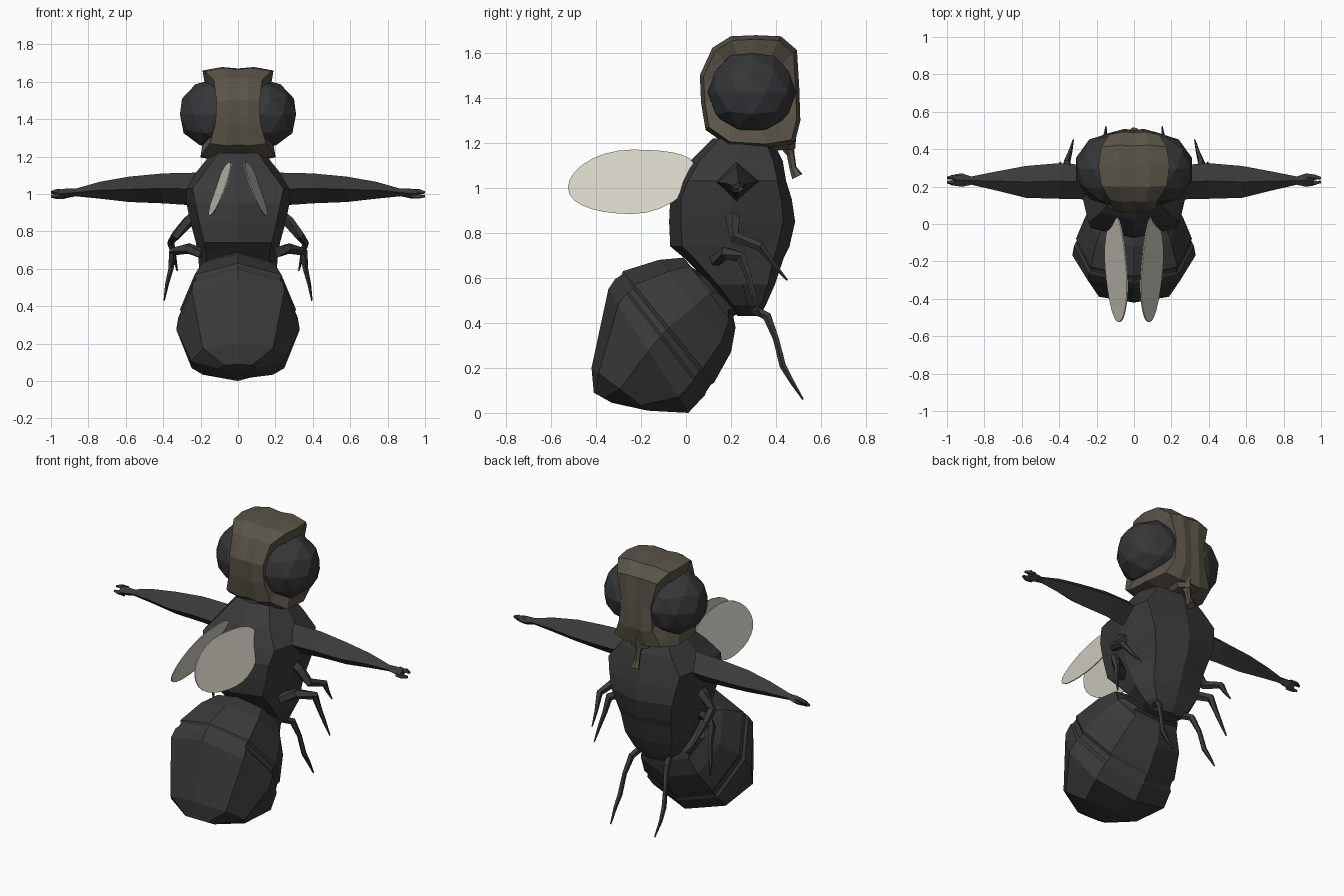
import bpy, bmesh, math
from mathutils import Vector


def material(name, r, g, b):
    m = bpy.data.materials.new(name)
    m.diffuse_color = (r, g, b, 1)
    return m


BODY = material("charcoal", 0.042, 0.042, 0.043)
EYE = material("eye_black", 0.037, 0.038, 0.040)
HEAD = material("brown_grey", 0.102, 0.088, 0.066)
WING = material("pale_wing", 0.66, 0.64, 0.56)


def finish(name, bm, mat):
    bmesh.ops.recalc_face_normals(bm, faces=bm.faces)
    me = bpy.data.meshes.new(name)
    bm.to_mesh(me)
    bm.free()
    me.materials.append(mat)
    ob = bpy.data.objects.new(name, me)
    bpy.context.collection.objects.link(ob)
    return ob


def loft(name, rings, mat):
    """Skin a list of equal-length point rings and cap both ends."""
    bm = bmesh.new()
    vs = [[bm.verts.new(p) for p in r] for r in rings]
    n = len(rings[0])
    for a, b in zip(vs, vs[1:]):
        for i in range(n):
            j = (i + 1) % n
            bm.faces.new((a[i], a[j], b[j], b[i]))
    bm.faces.new(vs[0])
    bm.faces.new(vs[-1])
    return finish(name, bm, mat)


def ring(p, q, hx, n=8, power=1.0):
    """Ring spanning p to q in the (y, z) plane, with half width hx in x."""
    c = [(a + b) / 2 for a, b in zip(p, q)]
    h = [(a - b) / 2 for a, b in zip(p, q)]
    pts = []
    for i in range(n):
        t = 2 * math.pi * i / n
        s, k = math.sin(t), math.cos(t)
        s = math.copysign(abs(s) ** power, s)
        k = math.copysign(abs(k) ** power, k)
        pts.append((hx * s, c[0] + h[0] * k, c[1] + h[1] * k))
    return pts


def tube(name, path, radii, mat, n=5):
    """Tapered limb along a list of points."""
    path = [Vector(p) for p in path]
    rings = []
    for i, p in enumerate(path):
        d = (path[min(i + 1, len(path) - 1)] - path[max(i - 1, 0)]).normalized()
        u = d.cross(Vector((1, 0.2, 0.1))).normalized()
        v = d.cross(u)
        rings.append([p + radii[i] * (u * math.cos(a) + v * math.sin(a))
                      for a in (2 * math.pi * k / n for k in range(n))])
    return loft(name, rings, mat)


# Thorax: z, back y, front y, half width, squareness (lower is boxier)
thorax = [(1.22, 0.12, 0.38, 0.14, 0.8), (1.12, 0.02, 0.43, 0.22, 0.65),
          (1.03, -0.03, 0.445, 0.29, 0.5), (0.95, -0.07, 0.47, 0.275, 0.55),
          (0.85, -0.075, 0.485, 0.255, 0.6), (0.74, -0.07, 0.46, 0.225, 0.65),
          (0.69, -0.01, 0.435, 0.215, 0.65), (0.57, 0.11, 0.395, 0.205, 0.7),
          (0.48, 0.19, 0.355, 0.15, 0.75), (0.43, 0.23, 0.33, 0.08, 0.9)]
loft("thorax", [ring((a, z), (b, z), hx, 8, e) for z, a, b, hx, e in thorax], BODY)

# Abdomen: upper point, lower point, half width; two narrow grooves
abdomen = [((0.07, 0.62), (0.23, 0.44), 0.19), ((0.02, 0.65), (0.21, 0.43), 0.21),
           ((-0.01, 0.69), (0.22, 0.38), 0.20), ((-0.12, 0.68), (0.20, 0.27), 0.26),
           ((-0.28, 0.63), (0.125, 0.135), 0.31), ((-0.285, 0.615), (0.11, 0.125), 0.30),
           ((-0.305, 0.60), (0.09, 0.095), 0.305), ((-0.315, 0.595), (0.085, 0.08), 0.32),
           ((-0.345, 0.55), (0.01, 0.0), 0.33), ((-0.42, 0.20), (-0.17, 0.01), 0.25),
           ((-0.41, 0.09), (-0.33, 0.045), 0.10)]
loft("abdomen", [ring(p, q, hx, 8, 0.83) for p, q, hx in abdomen], BODY)

# Head: outline in (y, z) with half width, pinched between the eyes
outline = [(0.12, 1.62, 0.13), (0.20, 1.67, 0.175), (0.31, 1.675, 0.19), (0.42, 1.67, 0.175),
           (0.49, 1.61, 0.135), (0.50, 1.45, 0.10), (0.505, 1.30, 0.115), (0.48, 1.20, 0.16),
           (0.36, 1.18, 0.20), (0.19, 1.19, 0.20), (0.09, 1.26, 0.15), (0.07, 1.38, 0.12),
           (0.065, 1.50, 0.115)]


def head_ring(f, s):
    return [(w * f, 0.288 + (y - 0.288) * s, 1.427 + (z - 1.427) * s) for y, z, w in outline]


def socket_ring(f, r):
    """Round opening that hugs the eye."""
    pts = []
    for y, z, w in outline:
        d = Vector((y - 0.293, z - 1.425)).normalized() * r
        pts.append((w * f, 0.293 + d.x, 1.425 + d.y))
    return pts


loft("head", [socket_ring(-0.95, 0.18), head_ring(-1, 0.94), head_ring(-0.45, 1.015),
              head_ring(0, 0.985), head_ring(0.45, 1.015), head_ring(1, 0.94),
              socket_ring(0.95, 0.18)], HEAD)

# Mouth base and proboscis
loft("mouth", [ring((0.32, 1.20), (0.49, 1.23), 0.12, 6),
               ring((0.36, 1.165), (0.485, 1.17), 0.06, 6)], HEAD)
tube("proboscis", [(0, 0.44, 1.21), (0, 0.465, 1.15), (0, 0.475, 1.09), (0, 0.495, 1.05)],
     [0.04, 0.018, 0.016, 0.026], HEAD, 6)

# Arm stations: x, y centre, z centre, y radius, z radius
arm = [(0.18, 0.22, 1.025, 0.09, 0.09), (0.40, 0.23, 1.03, 0.095, 0.08),
       (0.58, 0.225, 1.025, 0.085, 0.068), (0.74, 0.23, 1.02, 0.05, 0.045),
       (0.87, 0.232, 1.008, 0.022, 0.02), (0.92, 0.235, 1.003, 0.036, 0.026),
       (0.96, 0.235, 1.0, 0.03, 0.022)]
legs = {
    "upper_leg": ([(0.21, 0.20, 0.90), (0.27, 0.21, 0.85), (0.33, 0.22, 0.78),
                   (0.36, 0.33, 0.74), (0.34, 0.39, 0.66), (0.325, 0.45, 0.59)],
                  [0.03, 0.032, 0.026, 0.020, 0.011, 0.004]),
    "middle_leg": ([(0.19, 0.13, 0.68), (0.27, 0.18, 0.71), (0.35, 0.25, 0.69),
                    (0.36, 0.28, 0.60), (0.38, 0.30, 0.52), (0.395, 0.33, 0.43)],
                   [0.03, 0.030, 0.025, 0.015, 0.011, 0.004]),
    "lower_leg": ([(0.09, 0.28, 0.47), (0.12, 0.36, 0.43), (0.14, 0.40, 0.33),
                   (0.15, 0.43, 0.21), (0.155, 0.47, 0.14), (0.15, 0.52, 0.06)],
                  [0.02, 0.020, 0.014, 0.015, 0.011, 0.004]),
}
for side, s in (("right", 1), ("left", -1)):
    # Faceted eye, set deep in the socket
    bm = bmesh.new()
    bmesh.ops.create_icosphere(bm, subdivisions=2, radius=0.196)
    for v in bm.verts:
        v.co = (s * (0.124 + v.co.x), 0.293 + v.co.y, 1.425 + v.co.z * 0.97)
    finish(side + "_eye", bm, EYE)

    # Arm with diamond section, ending in two claws
    loft(side + "_arm", [[(s * x, y + ry, z), (s * x, y, z + rz), (s * x, y - ry, z),
                          (s * x, y, z - rz)] for x, y, z, ry, rz in arm], BODY)
    for k, d in (("upper", 1), ("lower", -1)):
        tube(f"{side}_{k}_claw", [(s * 0.93, 0.235 + d * 0.01, 1.0 + d * 0.008),
                                  (s * 0.97, 0.235 + d * 0.015, 1.0 + d * 0.013),
                                  (s * 0.999, 0.235 + d * 0.010, 0.998 + d * 0.010)],
             [0.020, 0.015, 0.008], BODY, 4)

    # Jointed legs
    for name, (path, radii) in legs.items():
        tube(f"{side}_{name}", [(s * x, y, z) for x, y, z in path], radii, BODY)

    # Thin leaf-shaped wing, leaning outwards towards its lower edge
    faces = []
    for off in (-0.003, 0.003):
        pts = []
        for k in range(28):
            a = 2 * math.pi * k / 28
            c = math.cos(a)
            y = -0.24 + 0.285 * c
            z = 1.027 + 0.143 * math.sin(a) + (0.05 if c > 0 else -0.025) * c * c
            pts.append((s * (0.04 + (1.17 - z) * 0.39 + 0.09 * (y + 0.24) + off), y, z))
        faces.append(pts)
    loft(side + "_wing", faces, WING)
